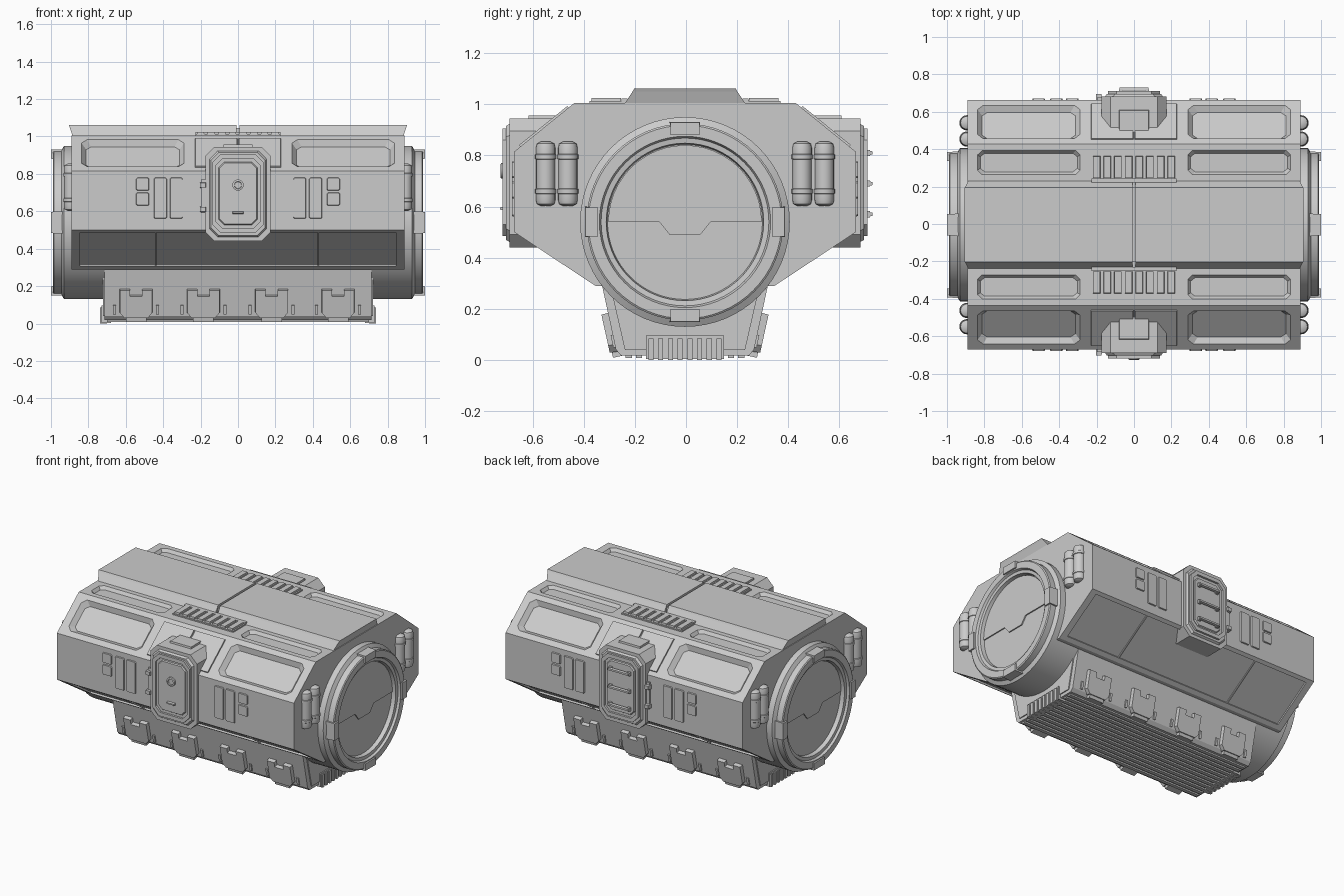
import bpy, bmesh, math
from mathutils import Vector

if "Cube" in bpy.data.objects:
    bpy.data.objects.remove(bpy.data.objects["Cube"])

CY = -0.004  # slight y offset of the hull centre


def make(name, rings, smooth=False, bm=None):
    """Loft closed rings of 3D points and cap both ends."""
    own = bm is None
    bm = bm or bmesh.new()
    vs = [[bm.verts.new(p) for p in r] for r in rings]
    n = len(vs[0])
    for a, b in zip(vs, vs[1:]):
        for i in range(n):
            bm.faces.new((a[i], a[(i + 1) % n], b[(i + 1) % n], b[i]))
    bm.faces.new(vs[0])
    bm.faces.new(vs[-1])
    return finish(name, bm, smooth) if own else None


def finish(name, bm, smooth=False):
    bmesh.ops.recalc_face_normals(bm, faces=bm.faces)
    me = bpy.data.meshes.new(name)
    bm.to_mesh(me)
    bm.free()
    ob = bpy.data.objects.new(name, me)
    bpy.context.collection.objects.link(ob)
    if smooth:
        bpy.ops.object.select_all(action='DESELECT')
        ob.select_set(True)
        bpy.context.view_layer.objects.active = ob
        bpy.ops.object.shade_smooth_by_angle(angle=math.radians(35))
    return ob


def frame(p0, p1, s):
    """Map (x, v along edge, n outward) of a hull side face to 3D; s = -1 front, 1 back."""
    d = (Vector(p1) - Vector(p0)).normalized()
    return lambda x, v, n: (x, CY + s * (p0[0] + d.x * v + d.y * n), p0[1] + d.y * v - d.x * n)


def end(s):
    """Map (y, z, outward x) for the ends."""
    return lambda y, z, n: (s * n, y + CY, z)


def rect(x0, x1, v0, v1, c=0.0):
    if c == 0:
        return [(x0, v0), (x1, v0), (x1, v1), (x0, v1)]
    return [(x0 + c, v0), (x1 - c, v0), (x1, v0 + c), (x1, v1 - c),
            (x1 - c, v1), (x0 + c, v1), (x0, v1 - c), (x0, v0 + c)]


def slab(name, P, pts, a, b, inset=0.0, bm=None):
    """Extrude an outline from height a to b, shrinking it by inset."""
    xs, vs = [p[0] for p in pts], [p[1] for p in pts]
    cx, cv = (min(xs) + max(xs)) / 2, (min(vs) + max(vs)) / 2
    kx, kv = 1 - 2 * inset / (max(xs) - min(xs)), 1 - 2 * inset / (max(vs) - min(vs))
    top = [(cx + (x - cx) * kx, cv + (v - cv) * kv) for x, v in pts]
    return make(name, [[P(x, v, a) for x, v in pts], [P(x, v, b) for x, v in top]], bm=bm)


def lathe(name, prof, P, n=32):
    """Revolve (radius, height) points; P maps (a, b, h)."""
    t = [2 * math.pi * i / n for i in range(n)]
    return make(name, [[P(r * math.cos(k), r * math.sin(k), h) for k in t] for r, h in prof], True)


EDGES = {'lower': ((.35, .29), (.668, .5)), 'wall': ((.668, 0), (.668, 1)),
         'slope': ((.668, .815), (.433, 1.005)), 'top': ((.433, 1.005), (0, 1.005)),
         'base': ((.27, .04), (.325, .29))}

# Hull: extruded faceted profile
half = [(.35, .29), (.668, .5), (.668, .815), (.433, 1.005)]
prof = half + [(-y, z) for y, z in reversed(half)]
hull = make("hull", [[(x, y + CY, z) for y, z in prof] for x in (-.89, .89)])

# Recessed panels cut into the hull
bm = bmesh.new()
for s in (-1, 1):
    F = {k: frame(*e, s) for k, e in EDGES.items()}
    for x0, x1 in ((-.84, -.285), (.285, .84)):
        slab("", F['slope'], rect(x0, x1, .035, .27, .03), .004, -.03, .028, bm)
        slab("", F['top'], rect(x0, x1, .033, .168, .025), .004, -.02, .018, bm)
    slab("", F['lower'], rect(-.845, .845, .03, .355), .004, -.012, 0, bm)
cutter = finish("panel_cutter", bm)
cutter.hide_render = True
cutter.hide_set(True)
mod = hull.modifiers.new("panels", 'BOOLEAN')
mod.object = cutter
mod.solver = 'EXACT'

# Roof hatch: two flared halves with a seam
for s in (-1, 1):
    make("roof_hatch", [[(s * x, y + CY, z) for x, y in rect(.008, w, -d, d)]
                        for z, w, d in ((.99, .882, .24), (1.005, .885, .235), (1.05, .9, .205), (1.062, .905, .198))])
slab("roof_seam", lambda x, y, n: (x, y + CY, n), rect(-.02, .02, -.2, .2), 1.0, 1.045)

for s in (-1, 1):
    F = {k: frame(*e, s) for k, e in EDGES.items()}
    W = F['wall']

    # Roof vents
    slab("vent_base", F['top'], rect(-.228, .228, .06, .208), -.005, .008)
    slab("vent_rail", F['top'], rect(-.228, .228, .185, .208), 0, .018)
    for i in range(8):
        x = -.2 + i * .057
        slab("vent_slat", F['top'], rect(x - .021, x + .021, .065, .185), 0, .02, .003)

    # Plates on the slope around the door
    for a, b in ((-.23, -.003), (.003, .23)):
        slab("door_surround", F['slope'], rect(a, b, .03, .275), -.005, .008, .002)

    # Raised wall plates
    for m in (-1, 1):
        for a, b, z0, z1 in ((.295, .365, .56, .78), (.38, .45, .56, .78),
                             (.475, .545, .63, .7), (.475, .545, .71, .78)):
            slab("wall_plate", W, rect(min(m * a, m * b), max(m * a, m * b), z0, z1, .006), -.002, .008, .003)

    # Lower panel dividers
    for x in (-.44, .43):
        slab("lower_divider", F['lower'], rect(x - .004, x + .004, .03, .355), -.015, -.004)

    # Door housing, frame and recessed leaf
    slab("door_housing", W, rect(-.175, .175, .44, .945, .05), -.2, .018)
    slab("door_step", W, rect(-.155, .155, .46, .925, .045), .015, .032, .01)
    outer, inner = rect(-.138, .138, .485, .905, .045), rect(-.118, .118, .51, .88, .035)
    bm = bmesh.new()
    loops = [[bm.verts.new(W(x, v, n)) for x, v in o] for o, n in
             ((outer, .03), (outer, .046), (inner, .046), (inner, .03))]
    for k in range(4):
        A, B = loops[k], loops[(k + 1) % 4]
        for i in range(8):
            bm.faces.new((A[i], A[(i + 1) % 8], B[(i + 1) % 8], B[i]))
    finish("door_frame", bm)
    slab("door_leaf", W, rect(-.105, .105, .525, .865, .03), .03, .04, .006)
    slab("door_cap", lambda x, v, n: (x, CY + s * v, n), rect(-.082, .082, .49, .615), .93, .957, .004)
    slab("door_hinge", W, rect(-.198, -.17, .59, .77), -.01, .012)
    for z in (.61, .74):
        slab("hinge_pin", W, rect(-.205, -.17, z - .015, z + .015), -.01, .03, .003)
    if s < 0:  # front door: spyhole and small handle
        lathe("door_spyhole", [(.03, .03), (.03, .052), (.02, .054), (.018, .046)],
              lambda a, b, h: W(a, .74 + b, h), 20)
        slab("door_handle", W, rect(-.03, .03, .585, .6), .035, .056, .003)
    else:      # back door: three rungs
        for z in (.57, .69, .81):
            slab("door_rung", W, rect(-.08, .08, z - .009, z + .009), .05, .066, .003)
            for x in (-.07, .07):
                slab("rung_post", W, rect(x - .01, x + .01, z - .012, z + .012), .03, .055)

    # Base clamps along the skirt
    for x in (-.545, -.185, .18, .535):
        pts = [(-.065, -.01), (.065, -.01), (.09, .02), (.09, .15), (.034, .15), (.034, .115),
               (-.034, .115), (-.034, .15), (-.09, .15), (-.09, .02)]
        slab("base_clamp", F['base'], [(x + a, b) for a, b in pts], -.03, .026, .004)
        slab("clamp_foot", F['base'], rect(x - .055, x + .055, -.028, .03), -.03, .018)
        for m in (-1, 1):
            slab("clamp_bolt", F['base'], rect(x + m * .115 - .008, x + m * .115 + .008, .01, .06), -.01, .008)

# Base skirt with ribbed underside
bp = [(.25, .018), (.27, .04), (.325, .295)]
bp = bp + [(-y, z) for y, z in reversed(bp)]
make("base", [[(x, y + CY, z) for y, z in bp] for x in (-.715, .715)])
for i in range(12):
    y = -.22 + i * .04
    slab("base_rib", lambda a, v, n: (a, v + CY, n), rect(-.7, .7, y - .012, y + .012), .03, .008)

for s in (-1, 1):
    E = end(s)
    # Base end plate with ribs
    slab("base_end_frame", E, [(-.235, .04), (.235, .04), (.29, .28), (-.29, .28)], .7, .722)
    slab("base_end_box", E, rect(-.152, .152, .004, .095), .68, .73)
    for i in range(8):
        y = -.133 + i * .038
        slab("base_end_rib", E, rect(y - .01, y + .01, 0, .085), .7, .738)

    # Airlock collar, ring and recessed door
    C = lambda a, b, h: (s * h, a + CY, b + .54)
    lathe("airlock_collar", [(.41, .7), (.41, .93), (.385, .945), (.385, .985), (.378, .99), (.335, .99),
                             (.328, .975), (.308, .972), (.303, .945)], C, 64)
    arc = [(.3 * math.cos(math.pi * i / 24), .3 * math.sin(math.pi * i / 24)) for i in range(25)]
    slab("airlock_door_half", C, arc + [(-.1, 0), (-.06, -.05), (.06, -.05), (.1, 0)], .93, .953)

    # Four latches on the ring
    for k in range(4):
        c, d = round(math.cos(k * math.pi / 2)), round(math.sin(k * math.pi / 2))
        R = lambda a, r, h: C(a * c - r * d, a * d + r * c, h)
        slab("ring_latch", R, rect(-.06, .06, .338, .392), .93, 1.0, .003)

    # Gas canisters in pairs with bands
    for y in (-.545, -.458, .458, .545):
        G = lambda a, b, h: (s * .893 + a, y + CY + b, h)
        lathe("canister", [(.018, .602), (.034, .61), (.038, .625), (.038, .65), (.041, .652), (.041, .668),
                           (.037, .67), (.037, .785), (.041, .787), (.041, .803), (.038, .805),
                           (.038, .83), (.034, .846), (.018, .855)], G, 20)
